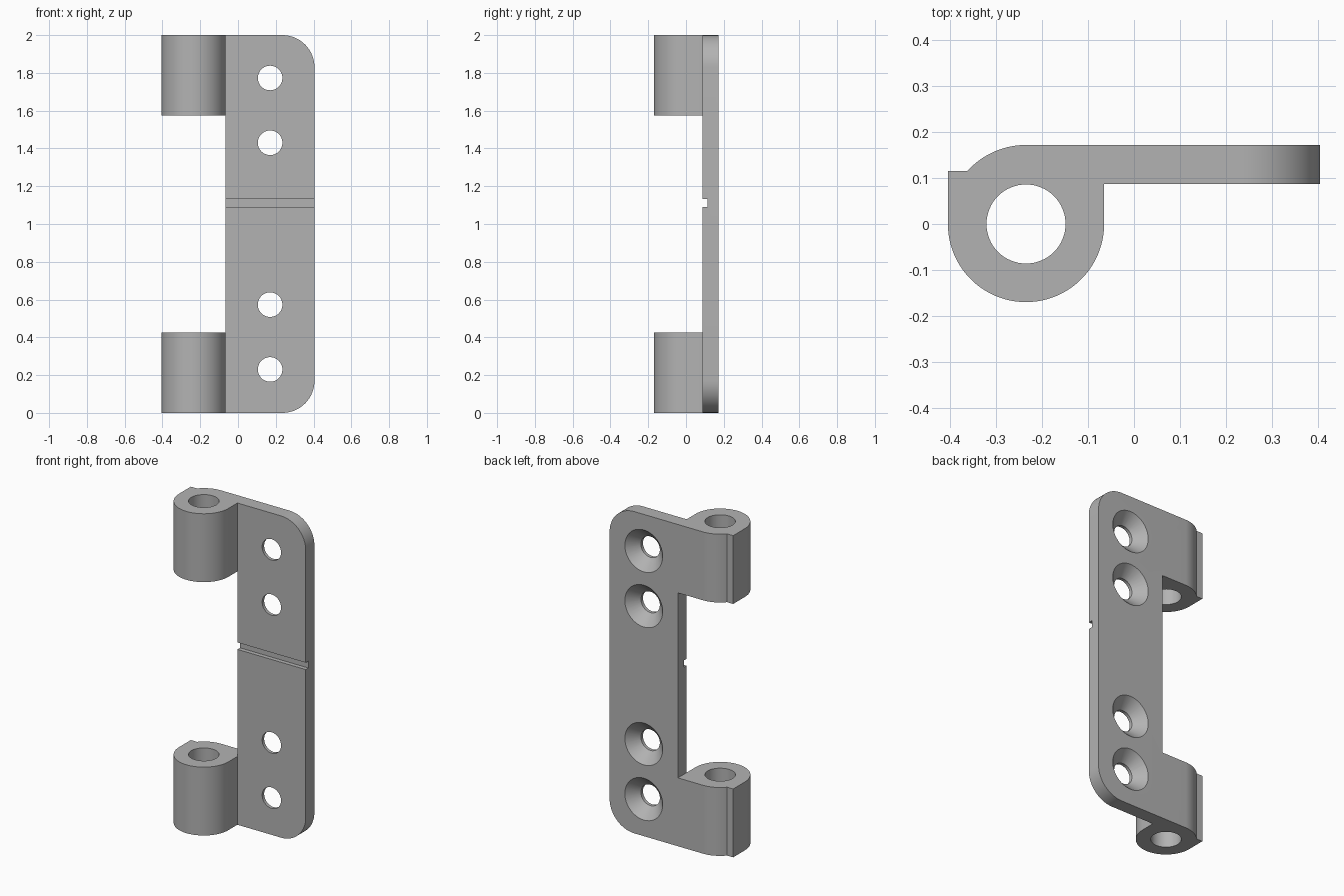
import bpy, bmesh
from math import radians, cos, sin
from mathutils import Matrix, Vector

if "Cube" in bpy.data.objects:
    bpy.data.objects.remove(bpy.data.objects["Cube"])

PIN_X = -0.235            # hinge pin axis
EDGE_X = -0.065           # plate edge beside the knuckles
RIGHT_X = 0.405
FRONT_Y, BACK_Y = 0.087, 0.172
CORNER = 0.17
KNUCKLE = 0.425           # knuckle height


def arc(cx, cy, r, start, end, steps):
    angles = [radians(start + (end - start) * i / steps) for i in range(steps + 1)]
    return [(cx + r * cos(a), cy + r * sin(a)) for a in angles]


def make_object(name, bm):
    bmesh.ops.recalc_face_normals(bm, faces=bm.faces[:])
    mesh = bpy.data.meshes.new(name)
    bm.to_mesh(mesh)
    bm.free()
    obj = bpy.data.objects.new(name, mesh)
    bpy.context.collection.objects.link(obj)
    return obj


def prism(name, outline, place, direction):
    bm = bmesh.new()
    face = bm.faces.new([bm.verts.new(place(u, v)) for u, v in outline])
    geom = bmesh.ops.extrude_face_region(bm, geom=[face])["geom"]
    verts = [g for g in geom if isinstance(g, bmesh.types.BMVert)]
    bmesh.ops.translate(bm, verts=verts, vec=Vector(direction))
    return make_object(name, bm)


def cone(name, r1, r2, depth, location, along_y):
    bm = bmesh.new()
    turn = Matrix.Rotation(radians(-90 if along_y else 0), 4, "X")
    bmesh.ops.create_cone(bm, cap_ends=True, segments=64, radius1=r1, radius2=r2,
                          depth=depth, matrix=Matrix.Translation(location) @ turn)
    return make_object(name, bm)


def box(name, low, high):
    outline = [(low[0], low[1]), (high[0], low[1]), (high[0], high[1]), (low[0], high[1])]
    return prism(name, outline, lambda x, y: (x, y, low[2]), (0, 0, high[2] - low[2]))


def combine(target, cutter, operation):
    cutter.hide_render = True
    mod = target.modifiers.new(operation.title(), "BOOLEAN")
    mod.operation, mod.solver, mod.object = operation, "EXACT", cutter
    bpy.context.view_layer.update()
    graph = bpy.context.evaluated_depsgraph_get()
    mesh = bpy.data.meshes.new_from_object(target.evaluated_get(graph))
    target.modifiers.clear()
    target.data = mesh
    bpy.data.objects.remove(cutter)


# Hinge section: knuckle with stop lip, flowing into the flat leaf
section = [(0.5, FRONT_Y), (EDGE_X, FRONT_Y)]
section += arc(PIN_X, 0, 0.17, 0, -180, 48)
section += [(-0.405, 0.115)]
section += arc(PIN_X, 0, BACK_Y, 138, 90, 14)
section += [(0.5, BACK_Y)]
hinge = prism("hinge_leaf", section, lambda x, y: (x, y, -0.1), (0, 0, 2.2))

# Front outline: rounded outer corners and the gap between knuckles
inner = RIGHT_X - CORNER
outline = [(-0.5, 0)] + arc(inner, CORNER, CORNER, -90, 0, 16)
outline += arc(inner, 2 - CORNER, CORNER, 0, 90, 16)
outline += [(-0.5, 2), (-0.5, 2 - KNUCKLE), (EDGE_X, 2 - KNUCKLE),
            (EDGE_X, KNUCKLE), (-0.5, KNUCKLE)]
combine(hinge, prism("outline_cutter", outline, lambda x, z: (x, -0.4, z), (0, 0.8, 0)),
        "INTERSECT")

# Pin bore and front groove
combine(hinge, cone("bore_cutter", 0.086, 0.086, 2.4, (PIN_X, 0, 1), False), "DIFFERENCE")
combine(hinge, box("groove_cutter", (-0.2, 0, 1.09), (0.6, 0.113, 1.133)), "DIFFERENCE")

# Screw holes, countersunk from the back
for z in (0.23, 0.573, 1.43, 1.773):
    combine(hinge, cone("hole_cutter", 0.065, 0.065, 0.4, (0.17, 0.13, z), True), "DIFFERENCE")
    combine(hinge, cone("sink_cutter", 0.046, 0.15, 0.104, (0.17, 0.14, z), True), "DIFFERENCE")

# Plain grey metal
metal = bpy.data.materials.new("grey_metal")
metal.use_nodes = True
grey = (0.45, 0.45, 0.45, 1)
metal.diffuse_color = grey
metal.node_tree.nodes["Principled BSDF"].inputs["Base Color"].default_value = grey
hinge.data.materials.clear()
hinge.data.materials.append(metal)

bpy.ops.object.select_all(action="DESELECT")
hinge.select_set(True)
bpy.context.view_layer.objects.active = hinge
bpy.ops.object.shade_smooth_by_angle(angle=radians(30))
